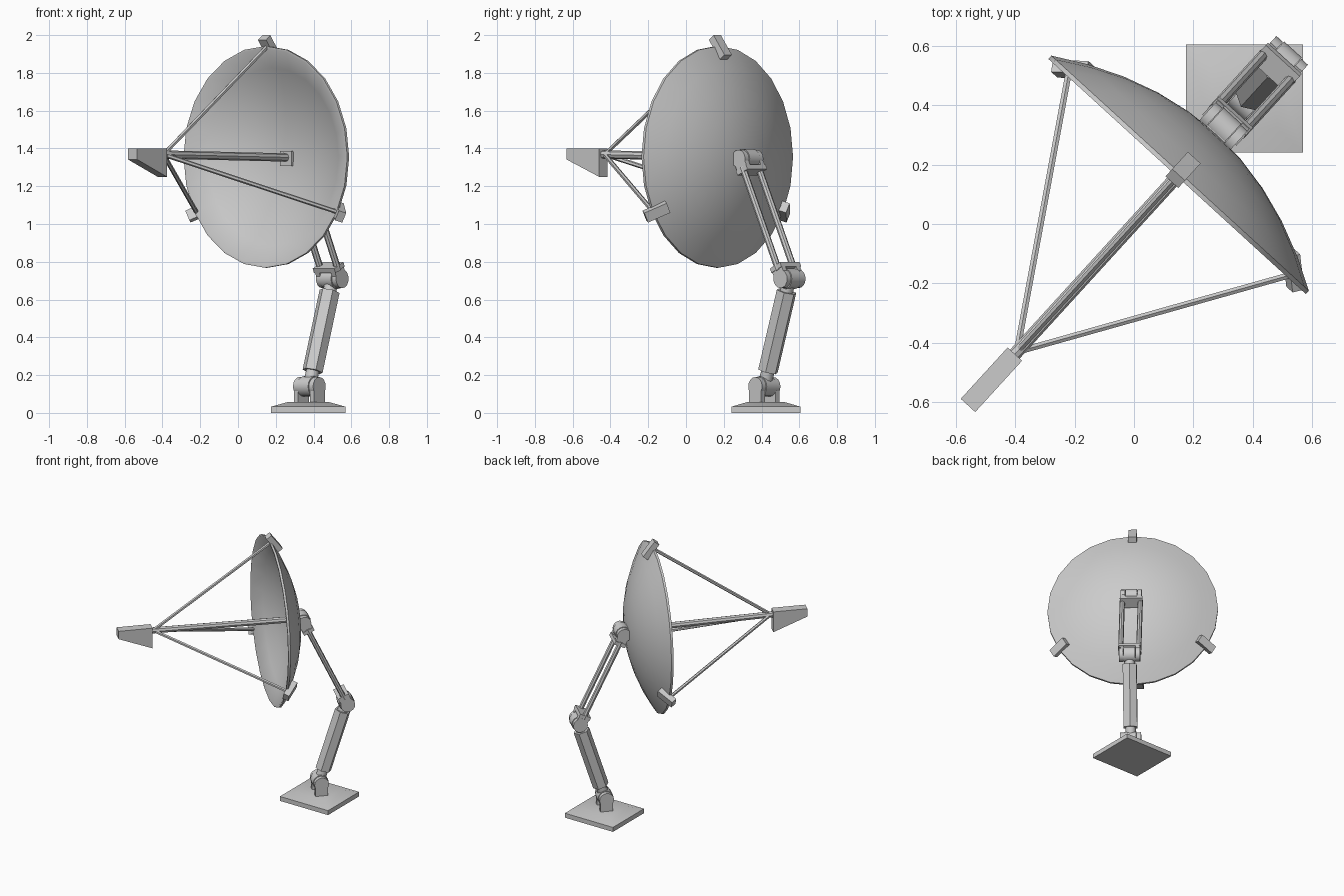
import bpy, bmesh
from math import radians, cos, sin, pi, atan2
from mathutils import Matrix, Vector

if "Cube" in bpy.data.objects:
    bpy.data.objects.remove(bpy.data.objects["Cube"])

# Working frame: x = across the dish, y = behind the dish, z = up
FRAME = Matrix.Translation((0.145, 0.16, 0)) @ Matrix.Rotation(radians(-42.4), 4, 'Z')
AXIS_Z = 1.355


def finish(name, bm, matrix):
    bmesh.ops.recalc_face_normals(bm, faces=bm.faces[:])
    mesh = bpy.data.meshes.new(name)
    bm.to_mesh(mesh)
    bm.free()
    ob = bpy.data.objects.new(name, mesh)
    bpy.context.collection.objects.link(ob)
    ob.matrix_world = matrix
    bpy.ops.object.select_all(action='DESELECT')
    ob.select_set(True)
    bpy.context.view_layer.objects.active = ob
    bpy.ops.object.shade_smooth_by_angle(angle=radians(35))
    return ob


def box(name, size, matrix):
    bm = bmesh.new()
    bmesh.ops.create_cube(bm, size=1)
    bmesh.ops.scale(bm, vec=size, verts=bm.verts)
    return finish(name, bm, matrix)


def rod(name, p, q, r, sides=8, r2=None, spin=0):
    p, q = Vector(p), Vector(q)
    d = q - p
    bm = bmesh.new()
    bmesh.ops.create_cone(bm, cap_ends=True, segments=sides, radius1=r,
                          radius2=r if r2 is None else r2, depth=d.length)
    bmesh.ops.rotate(bm, matrix=Matrix.Rotation(spin, 3, 'Z'), verts=bm.verts)
    # lean in the arm plane for upright rods, free direction otherwise
    rot = (Matrix.Rotation(-atan2(d.y, d.z), 4, 'X') if abs(d.x) < 1e-6
           else d.to_track_quat('Z', 'Y').to_matrix().to_4x4())
    return finish(name, bm, FRAME @ Matrix.Translation((p + q) / 2) @ rot)


def prism(name, outline, width):
    # side outline in (y, z), extruded across x
    bm = bmesh.new()
    f = bm.faces.new([bm.verts.new((-width / 2, y, z)) for y, z in outline])
    ext = bmesh.ops.extrude_face_region(bm, geom=[f])
    bmesh.ops.translate(bm, vec=(width, 0, 0),
                        verts=[v for v in ext['geom'] if isinstance(v, bmesh.types.BMVert)])
    return finish(name, bm, FRAME)


# Base plate with sloped top
bm = bmesh.new()
loops = []
for hx, hy, z in ((0.197, 0.182, 0), (0.197, 0.182, 0.033), (0.11, 0.10, 0.057)):
    loops.append([bm.verts.new((x * hx, y * hy, z))
                  for x, y in ((-1, -1), (1, -1), (1, 1), (-1, 1))])
for a, b in zip(loops, loops[1:]):
    for i in range(4):
        j = (i + 1) % 4
        bm.faces.new((a[i], a[j], b[j], b[i]))
bm.faces.new(loops[0][::-1])
bm.faces.new(loops[-1])
finish("base_plate", bm, Matrix.Translation((0.372, 0.423, 0)))

# Joint centres in the arm plane
base = Vector((0, 0.345, 0.14))
elbow = Vector((0, 0.525, 0.71))
head = Vector((0, 0.225, 1.345))
low = (elbow - base).normalized()
up = (head - elbow).normalized()
X = Vector((1, 0, 0))

# Pivot barrels with wider cheeks on each side
for label, c, r in (("base", base, 0.054), ("elbow", elbow, 0.054), ("head", head, 0.052)):
    rod(label + "_barrel", c - X * 0.04, c + X * 0.04, r, 16)
    for side in (-1, 1):
        rod(label + "_cheek", c + X * side * 0.042, c + X * side * 0.072, r * 0.92, 16)

# Base yoke
for side in (-1, 1):
    ob = box("base_yoke", (0.03, 0.085, 0.09),
             FRAME @ Matrix.Translation(base + Vector((side * 0.057, 0, -0.045))))

# Lower arm: hexagonal casing with round necks
rod("lower_arm", base + low * 0.085, elbow - low * 0.07, 0.055, 6)
rod("lower_neck", base, base + low * 0.1, 0.036, 12)
rod("upper_neck", elbow - low * 0.09, elbow, 0.036, 12)

# Upper arm: twin rods, crossbars and clevis plates
lean = Matrix.Rotation(-atan2(up.y, up.z), 4, 'X')
for side in (-1, 1):
    off = X * side * 0.062
    rod("upper_arm_rod", elbow + up * 0.05 + off, head - up * 0.05 + off, 0.018, 8)
    for c, k in ((elbow, 1), (head, -1)):
        box("clevis_plate", (0.03, 0.075, 0.06),
            FRAME @ Matrix.Translation(c + up * 0.03 * k + X * side * 0.057) @ lean)
for c, k in ((elbow, 1), (head, -1)):
    box("crossbar", (0.155, 0.08, 0.025),
        FRAME @ Matrix.Translation(c + up * 0.066 * k) @ lean)

# Bracket joining head pivot to dish
box("dish_bracket", (0.08, 0.07, 0.08), FRAME @ Matrix.Translation((0, 0.195, 1.347)))

# Dish: thin revolved paraboloid shell
R, N = 0.587, 24
radii = (0, 0.12, 0.24, 0.36, 0.48, R)
profile = [(r, 0.015 + 0.18 * (1 - (r / R) ** 2)) for r in radii]
profile += [(R, 0.0)]
profile += [(r * 0.98, 0.178 * (1 - (r / R) ** 2)) for r in reversed(radii)]
bm = bmesh.new()
rings = []
for r, y in profile:
    if r == 0:
        rings.append([bm.verts.new((0, y, 0))] * N)
    else:
        rings.append([bm.verts.new((r * sin(2 * pi * i / N), y, r * cos(2 * pi * i / N)))
                      for i in range(N)])
for a, b in zip(rings, rings[1:]):
    for i in range(N):
        j = (i + 1) % N
        bm.faces.new(list(dict.fromkeys((a[i], a[j], b[j], b[i]))))
finish("dish", bm, FRAME @ Matrix.Translation((0, 0, AXIS_Z)))

# Feed rod and wedge-shaped receiver
apex = Vector((0, -0.80, 1.368))
rod("feed_rod", (0, 0.18, 1.352), (0, -0.82, 1.368), 0.022, 8)
prism("receiver", [(-0.81, 1.25), (-0.81, 1.40), (-1.044, 1.40), (-1.044, 1.342)], 0.066)

# Three rim clips with struts to the receiver
for a in (0, 120, 240):
    turn = Matrix.Translation((0, 0, AXIS_Z)) @ Matrix.Rotation(radians(a), 4, 'Y')
    box("rim_clip", (0.058, 0.042, 0.13),
        FRAME @ turn @ Matrix.Translation((0, 0.03, 0.58)) @ Matrix.Rotation(radians(37), 4, 'X'))
    rod("strut", turn @ Vector((0, 0.01, 0.582)), apex, 0.012, 6)
